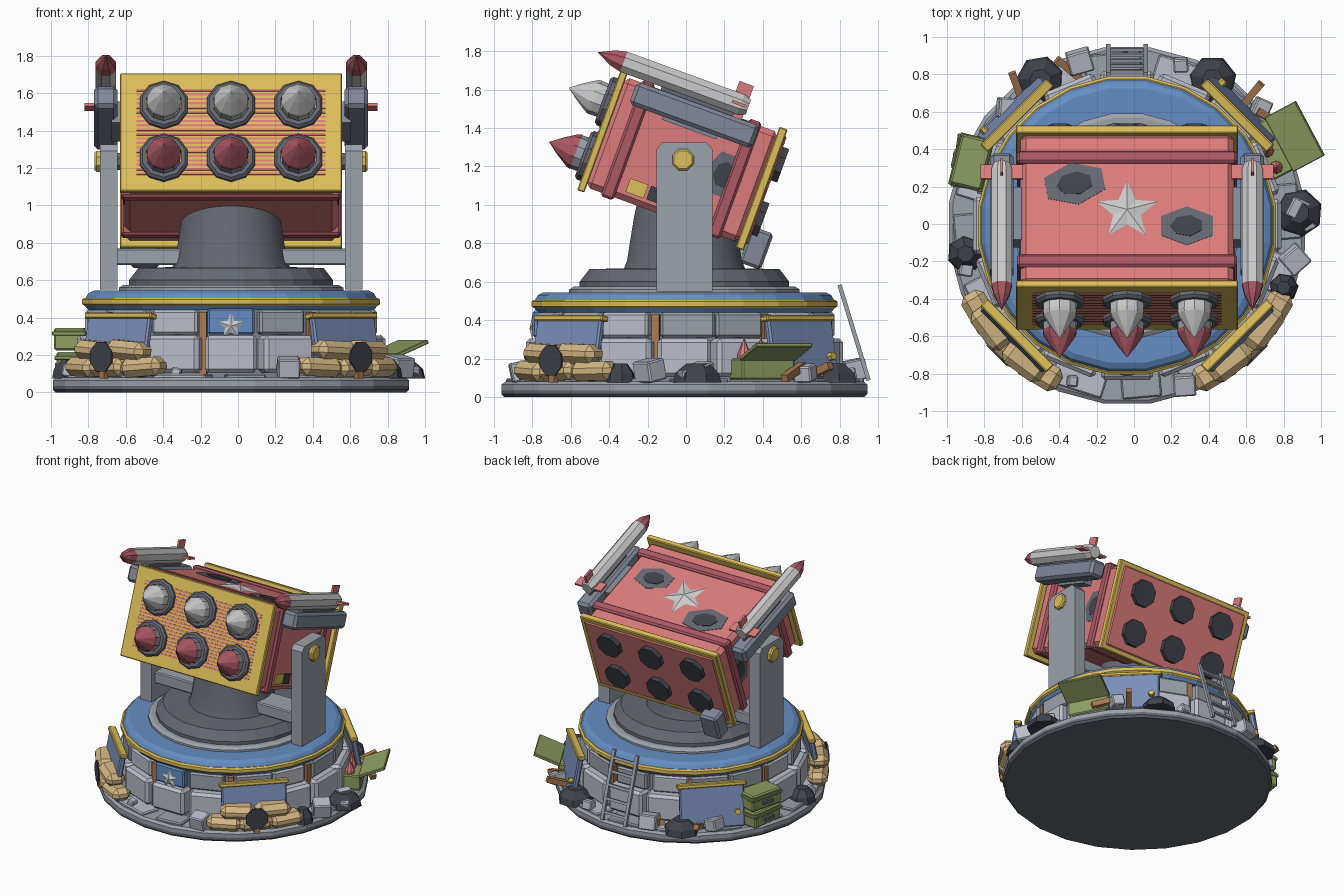
import bpy, bmesh, math, random
from mathutils import Matrix, Vector

if "Cube" in bpy.data.objects:
    bpy.data.objects.remove(bpy.data.objects["Cube"])

random.seed(4)
T = lambda x, y, z: Matrix.Translation((x, y, z))
R = lambda deg, ax: Matrix.Rotation(math.radians(deg), 4, ax)
CX, CY = -0.037, -0.008
C = T(CX, CY, 0)
L = T(CX, -0.02, 1.235) @ R(-20, 'X')              # tilted launcher frame


def polar(a, r, z=0):                              # local x = outward, y = tangent
    return C @ R(a, 'Z') @ T(r, 0, z)


def fwd(x, f, v):                                  # local z = firing direction
    return L @ T(x, -f, v) @ R(90, 'X')


COL = dict(red=(.72, .2, .2), darkred=(.42, .1, .13), yellow=(.72, .52, .1), blue=(.13, .27, .55),
           panel=(.2, .28, .5), stone=(.5, .52, .6), grey=(.33, .36, .41), slate=(.22, .25, .32),
           dark=(.13, .14, .17), black=(.05, .055, .07), white=(.75, .75, .75), sand=(.66, .47, .23),
           green=(.27, .34, .12), rust=(.42, .2, .08), lime=(.2, .6, .3))


def mat(c):
    m = bpy.data.materials.get(c) or bpy.data.materials.new(c)
    m.diffuse_color = (*COL[c], 1)
    m.use_nodes = True
    m.node_tree.nodes["Principled BSDF"].inputs["Base Color"].default_value = m.diffuse_color
    return m


def finish(name, bm, M, c):
    bmesh.ops.recalc_face_normals(bm, faces=bm.faces)
    me = bpy.data.meshes.new(name)
    bm.to_mesh(me)
    bm.free()
    o = bpy.data.objects.new(name, me)
    bpy.context.collection.objects.link(o)
    o.matrix_world = M
    me.materials.append(mat(c))
    return o


def box(name, size, M, c, bevel=0):
    bm = bmesh.new()
    bmesh.ops.create_cube(bm, size=1)
    bmesh.ops.scale(bm, vec=size, verts=bm.verts)
    if bevel:
        bmesh.ops.bevel(bm, geom=bm.edges[:], offset=bevel, segments=1, affect='EDGES')
    return finish(name, bm, M, c)


def lathe(name, pts, n, M, c, closed=False):       # pts are (radius, z)
    bm = bmesh.new()
    rings = [[bm.verts.new((r * math.cos(2 * math.pi * (i + .5) / n), r * math.sin(2 * math.pi * (i + .5) / n), z))
              for i in range(n)] for r, z in pts]
    pairs = list(zip(rings, rings[1:])) + ([(rings[-1], rings[0])] if closed else [])
    for a, b in pairs:
        for i in range(n):
            bm.faces.new((a[i], a[(i + 1) % n], b[(i + 1) % n], b[i]))
    if not closed:
        bm.faces.new(rings[0])
        bm.faces.new(rings[-1])
    bmesh.ops.remove_doubles(bm, verts=bm.verts, dist=1e-5)
    return finish(name, bm, M, c)


def prism(name, pts, x0, x1, M, c):                # (y, z) outline extruded in x
    bm = bmesh.new()
    f = bm.faces.new([bm.verts.new((x0, y, z)) for y, z in pts])
    e = bmesh.ops.extrude_face_region(bm, geom=[f])
    bmesh.ops.translate(bm, vec=(x1 - x0, 0, 0), verts=[v for v in e['geom'] if isinstance(v, bmesh.types.BMVert)])
    return finish(name, bm, M, c)


def star(name, rad, h, M):                         # faceted star, point along +y
    bm = bmesh.new()
    rim = [bm.verts.new((-math.sin(i * math.pi / 5) * r, math.cos(i * math.pi / 5) * r, 0))
           for i in range(10) for r in [rad if i % 2 == 0 else rad * .45]]
    top = bm.verts.new((0, 0, h))
    for i in range(10):
        bm.faces.new((rim[i], rim[(i + 1) % 10], top))
    bm.faces.new(rim)
    return finish(name, bm, M, 'white')


def scorch(name, M, sx, sy):
    S = Matrix.Diagonal((sx, sy, 1, 1))
    lathe(name, [(1, 0), (1, .006)], 6, M @ S, 'dark')
    lathe(name + '_core', [(.55, 0), (.55, .01)], 7, M @ S, 'black')


# round base, wall and deck
lathe('base_bottom', [(.945, 0), (.96, .015), (.96, .035)], 24, C, 'dark')
lathe('base_rim', [(.96, .035), (.96, .065), (.94, .08)], 24, C, 'grey')
lathe('wall_core', [(.74, .07), (.74, .46)], 24, C, 'slate')
lathe('deck_under', [(.77, .44), (.79, .465)], 24, C, 'blue')
lathe('deck_trim', [(.79, .463), (.803, .472), (.803, .497), (.79, .506)], 24, C, 'yellow')
lathe('deck_top', [(.785, .505), (.77, .53), (.74, .545)], 24, C, 'blue')
lathe('turntable_ring', [(.605, .54), (.605, .56), (.58, .575)], 24, C, 'grey')
lathe('turntable', [(.55, .57), (.55, .60), (.5, .665), (.33, .67)], 24, C, 'dark')
ped = lathe('pedestal', [(.32, .66), (.3, .71), (.265, .93), (.25, 1.0)], 32, C, 'dark')
bpy.context.view_layer.objects.active = ped
ped.select_set(True)
bpy.ops.object.shade_smooth_by_angle()

for i in range(16):                                # stone courses
    a = -90 + i * 22.5
    box('lower_stone', (.14, random.uniform(.27, .31), .2), polar(a, .755, .205), 'stone', .02)
    if i:
        box('upper_stone', (.1, random.uniform(.25, .285), .13), polar(a + random.uniform(-2, 2), .727, .375), 'grey' if i % 3 else 'stone', .012)
    box('paving_slab', (.15, random.uniform(.2, .32), .035), polar(a + 5, .85, .08), 'stone' if i % 2 else 'grey', .008)
    if i % 2:
        box('rust_strut', (.03, .04, .34), polar(a + 11.25, .765, .26), 'rust')

# front badge
box('badge_block', (.06, .25, .14), polar(-90, .76, .38), 'blue', .01)
star('badge_star', .075, .015, T(CX, CY - .791, .355) @ R(90, 'X'))

# armour panels on the diagonals, sandbags at the front ones
for a in (45, 135, 225, 315):
    M = polar(a, .86, .255) @ R(-10, 'Y')
    box('armour_panel', (.04, .47, .33), M, 'panel', .01)
    box('panel_cap', (.055, .5, .03), M @ T(0, 0, .155), 'yellow', .006)
    lathe('panel_knob', [(.022, 0), (.022, .03)], 6, M @ T(.02, .18, -.05) @ R(90, 'Y'), 'yellow')
    if a > 180:
        for d, z in ((-14, .135), (0, .135), (14, .135), (-8, .225), (8, .225)):
            box('sandbag', (.14, .25, .1), polar(a + d, .91, z) @ R(random.uniform(-5, 5), 'X'), 'sand', .035)
        lathe('blast_mark', [(.085, 0), (.085, .012)], 8, polar(a, .975, .19) @ R(90, 'Y'), 'black')
        box('rust_peg', (.03, .04, .05), polar(a, .965, .1), 'rust')

# rubble round the base
for x, y, s in ((-.29, .87, .13), (.86, -.19, .13), (.27, -.86, .12), (.87, .08, .11), (-.9, -.24, .08),
                (-.68, .62, .11), (.68, .62, .1), (-.33, -.84, .06), (.25, .85, .08), (.93, .0, .07)):
    box('rubble_block', (s, s * .9, s * .85), T(x, y, .08 + s * .45) @ R(random.uniform(0, 90), 'Z') @ R(12, 'X'), 'stone', .008)
for x, y, s in ((-.5, .77, .13), (.42, .77, .13), (-.9, -.16, .1), (.88, .06, .13), (.8, -.34, .08)):
    lathe('charred_lump', [(s, 0), (s * .9, .05), (s * .45, .1)], 7, T(x, y, .075) @ R(random.uniform(0, 50), 'Z'), 'black')
for x, y, r in ((-.34, .82, 50), (.62, .68, -40), (-.62, .72, 20), (.74, .56, 60)):
    box('rust_beam', (.04, .2, .04), T(x, y, .13) @ R(r, 'Z') @ R(20, 'X'), 'rust')

# stacked ammo crates
for z, r in ((.155, -8), (.285, -14)):
    M = T(-.87, .33, z) @ R(r, 'Z')
    box('ammo_crate', (.17, .27, .12), M, 'green', .01)
    box('crate_lid_band', (.185, .285, .022), M @ T(0, 0, .03), 'green', .004)
    box('crate_handle', (.02, .09, .025), M @ T(-.092, 0, -.01), 'dark')

# open crate with warheads
M = polar(28, .86)
box('open_crate', (.15, .31, .11), M @ T(0, 0, .145), 'green', .008)
box('open_crate_lid', (.2, .33, .022), M @ T(.155, 0, .235) @ R(-22, 'Y'), 'green', .004)
for y in (-.1, 0, .1):
    lathe('crate_warhead', [(.035, 0), (.035, .03), (0, .12)], 8, M @ T(-.01, y, .19), 'red')

# ladder at the back
M = T(CX, .875, .335) @ R(17, 'X')
for x in (-.1, .1):
    box('ladder_rail', (.025, .022, .52), M @ T(x, 0, 0), 'grey')
for i in range(5):
    box('ladder_rung', (.2, .018, .02), M @ T(0, 0, -.2 + i * .1), 'grey')

# yoke
box('yoke_crossbar', (1.24, .2, .09), C @ T(0, 0, .725), 'grey', .008)
for s in (-1, 1):
    prism('yoke_arm', [(-.145, .55), (.145, .55), (.145, 1.29), (.115, 1.325), (-.115, 1.325), (-.145, 1.29)],
          s * .608, s * .702, C, 'grey')
    lathe('pivot_bolt', [(.06, 0), (.06, .02), (.05, .03)], 8, T(CX + s * .7, -.015, 1.235) @ R(90 * s, 'Y'), 'yellow')
    lathe('pivot_axle', [(.05, 0), (.05, .07)], 8, T(CX + s * .55, -.015, 1.235) @ R(90 * s, 'Y'), 'dark')

# launcher body
box('launcher_body', (1.14, .86, .61), L, 'red', .03)
for f in (-.29, .3):
    box('body_rib', (1.175, .07, .645), L @ T(0, -f, 0), 'darkred', .012)
box('front_plate', (1.188, .04, .67), L @ T(0, -.44, 0), 'yellow', .006)
box('rear_plate', (1.188, .045, .67), L @ T(0, .44, 0), 'yellow', .006)
box('rear_face', (1.12, .03, .6), L @ T(0, .456, 0), 'red', .008)
for i in range(20):
    box('front_slat', (1.01, .006, .012), L @ T(0, -.46, -.2375 + i * .025), 'red')

# tubes, rockets and exhausts
for x in (-.36, 0, .36):
    for v in (-.15, .15):
        c = 'white' if v > 0 else 'darkred'
        lathe('tube_ring', [(.134, 0), (.134, .035), (.12, .05), (.098, .05), (.098, 0)], 10, fwd(x, .445, v), 'dark', True)
        lathe('rocket_body', [(.092, 0), (.092, .09)], 10, fwd(x, .445, v), 'white' if v > 0 else 'grey')
        lathe('rocket_nose', [(.095, 0), (.09, .02), (.045, .09), (0, .15)], 10, fwd(x, .533, v), c)
        lathe('exhaust', [(.1, 0), (.1, .05)], 8, fwd(x, -.505, v), 'black')

# side rails with rockets
for s in (-1, 1):
    x = s * .67
    box('side_rail', (.125, .68, .125), L @ T(x, -.02, .24), 'slate', .02)
    box('rail_mount', (.08, .3, .12), L @ T(s * .6, -.02, .22), 'slate')
    box('rocket_saddle', (.05, .4, .05), L @ T(x, -.03, .315), 'dark')
    lathe('side_rocket_body', [(.045, -.23), (.06, -.19), (.06, .46)], 8, fwd(x, 0, .375), 'white')
    lathe('side_rocket_nose', [(.06, 0), (.045, .06), (0, .145)], 8, fwd(x, .46, .375), 'darkred')
    for a in (0, 90):
        box('side_rocket_fin', (.225, .015, .08), fwd(x, -.18, .375) @ R(a, 'Z'), 'red')

# body markings and fittings
star('top_star', .18, .025, L @ T(0, -.015, .304))
scorch('top_scorch', L @ T(-.28, .14, .302) @ R(10, 'Z'), .18, .12)
scorch('top_scorch', L @ T(.32, -.1, .302), .16, .11)
for s in (-1, 1):
    scorch('side_scorch', L @ T(s * .568, .23, 0) @ R(90 * s, 'Y'), .13, .1)
    box('warning_label', (.012, .1, .075), L @ T(s * .572, -.17, -.22), 'yellow')
    box('label_tab', (.012, .07, .075), L @ T(s * .572, -.07, -.22), 'black')
box('rear_control_box', (.15, .12, .2), L @ T(-.46, .52, -.3), 'slate', .015)
box('control_light', (.13, .03, .02), L @ T(-.46, .45, -.345), 'lime')
